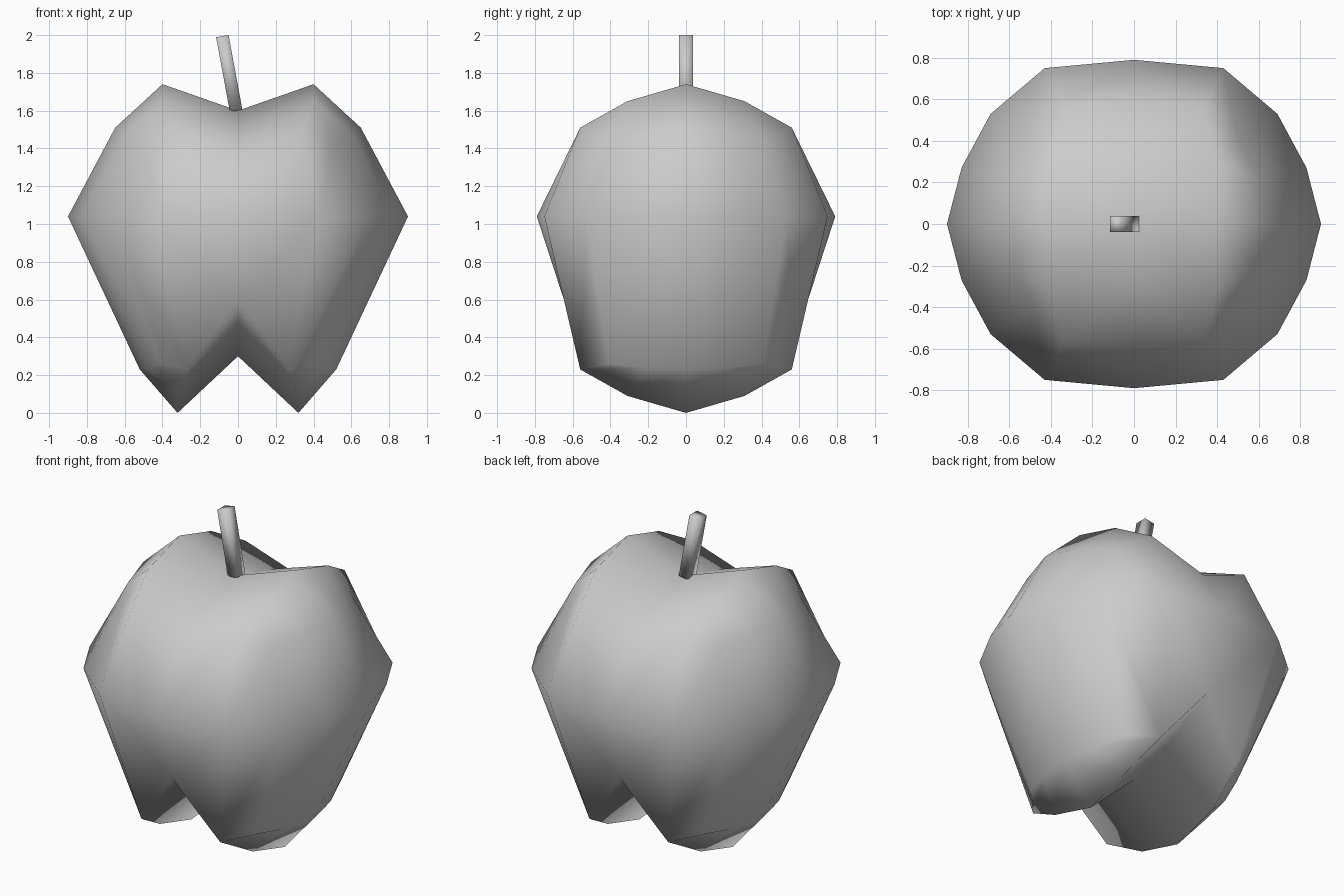
import bpy
import bmesh
from mathutils import Vector

cube = bpy.data.objects.get("Cube")
if cube:
    bpy.data.objects.remove(cube)

# One flat grey for the whole model
grey = bpy.data.materials.new("plain_grey")
grey.use_nodes = True
colour = (0.6, 0.6, 0.6, 1)
grey.diffuse_color = colour
grey.node_tree.nodes["Principled BSDF"].inputs["Base Color"].default_value = colour


def make_object(name, bm):
    mesh = bpy.data.meshes.new(name)
    for face in bm.faces:
        face.smooth = True
    bm.to_mesh(mesh)
    bm.free()
    mesh.materials.append(grey)
    obj = bpy.data.objects.new(name, mesh)
    bpy.context.collection.objects.link(obj)
    return obj


# Quarter rings of the fruit, from the side (+x) round to the back (+y)
shoulder = [(.65, 0, 1.51), (.6, .22, 1.48), (.5, .41, 1.44), (.34, .56, 1.51), (0, .61, 1.36)]
middle = [(.9, 0, 1.04), (.83, .27, 1.04), (.69, .53, 1.04), (.43, .75, 1.04), (0, .79, 1.04)]
base = [(.52, 0, .23), (.48, .22, .24), (.41, .41, .26), (.27, .56, .23), (0, .64, .58)]
# Each cap: centre, lobe tip, lobe corner, groove
top_cap = [(0, 0, 1.6), (.4, 0, 1.74), (.4, .31, 1.65), (0, .31, 1.52)]
bottom_cap = [(0, 0, .3), (.32, 0, 0), (.32, .31, .09), (0, .31, .4)]


def build_fruit():
    bm = bmesh.new()
    rings = [[bm.verts.new(p) for p in ring] for ring in (shoulder, middle, base)]
    for upper, lower in zip(rings, rings[1:]):
        for i in range(len(upper) - 1):
            bm.faces.new((upper[i], lower[i], lower[i + 1], upper[i + 1]))
    for points, ring, flip in ((top_cap, rings[0], False), (bottom_cap, rings[-1], True)):
        centre, tip, corner, groove = [bm.verts.new(p) for p in points]
        for quad in ((centre, tip, corner, groove),
                     (tip, ring[0], ring[1], corner),
                     (corner, ring[1], ring[2], ring[3]),
                     (groove, corner, ring[3], ring[4])):
            bm.faces.new(quad[::-1] if flip else quad)
    fruit = make_object("fruit_body", bm)
    mirror = fruit.modifiers.new("four_quarters", 'MIRROR')
    mirror.use_axis = (True, True, False)
    mirror.use_mirror_merge = True
    mirror.merge_threshold = 0.001


# Square leaning stem
def build_stem():
    bm = bmesh.new()
    bmesh.ops.create_cube(bm, size=1)
    bottom, top = Vector((-.01, 0, 1.6)), Vector((-.083, 0, 1.995))
    for v in bm.verts:
        end = top if v.co.z > 0 else bottom
        v.co = end + Vector((v.co.x * .066, v.co.y * .076, v.co.x * .012))
    make_object("stem", bm)


build_fruit()
build_stem()
